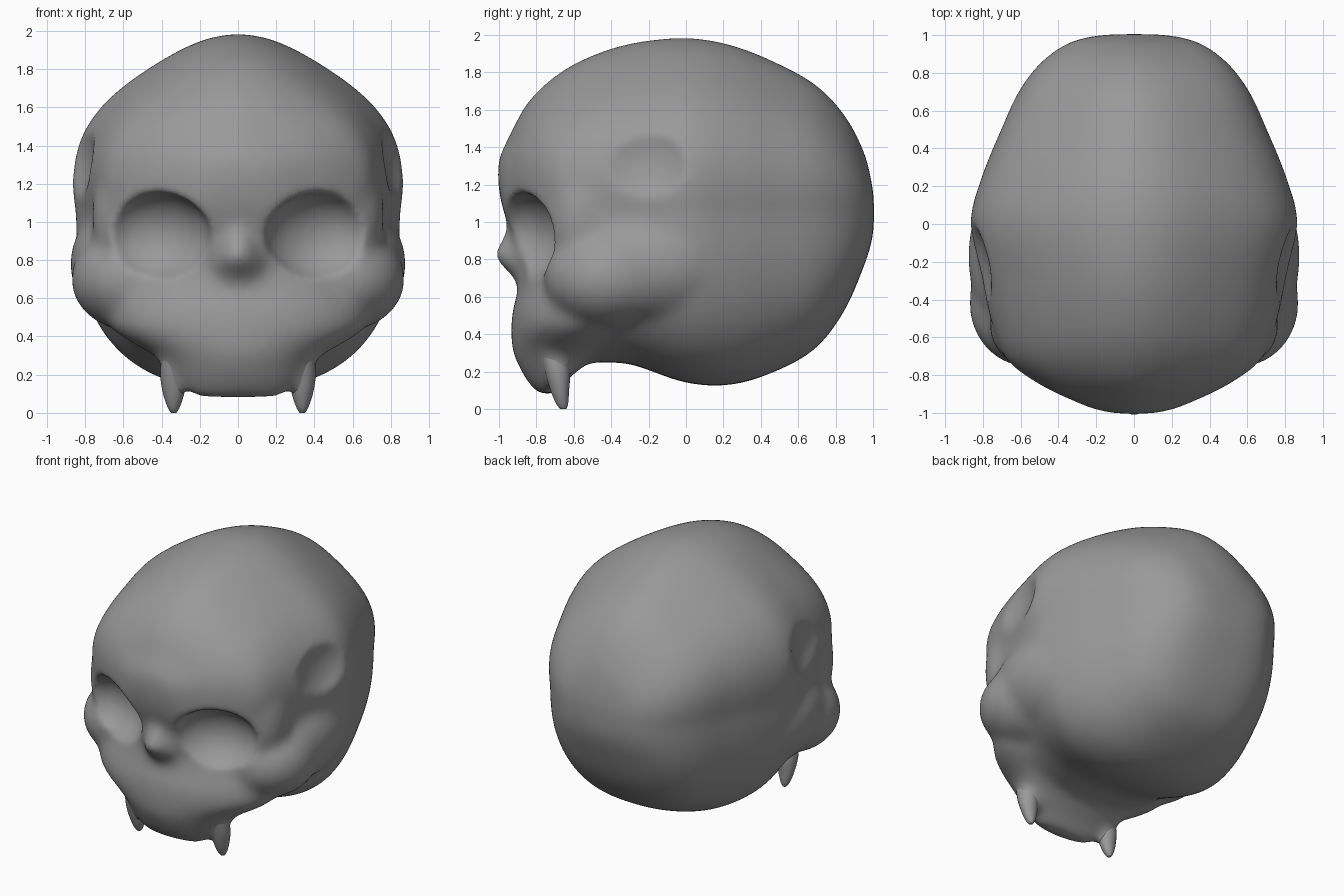
import bpy, bmesh, math
from mathutils import Vector, Matrix

if "Cube" in bpy.data.objects:
    bpy.data.objects.remove(bpy.data.objects["Cube"], do_unlink=True)


def spline(rows, steps=6):
    """Catmull-Rom interpolation through rows of numbers."""
    rows = [Vector(r) for r in rows]
    rows = [rows[0]] + rows + [rows[-1]]
    out = []
    for a, b, c, d in zip(rows, rows[1:], rows[2:], rows[3:]):
        for k in range(steps):
            t = k / steps
            out.append(0.5 * (2 * b + (c - a) * t + (2 * a - 5 * b + 4 * c - d) * t * t
                              + (3 * b - a - 3 * c + d) * t ** 3))
    return out + [rows[-1]]


def loft(bm, stations, axis, p_lo=2, shoulder=0, cx=0, sides=64):
    """Skin of rounded sections: (position, half width, low, high, middle)."""
    rings = []
    for pos, w, lo, hi, mid in spline(stations):
        ring = []
        for i in range(sides):
            a = 2 * math.pi * i / sides
            c, s = math.cos(a), math.sin(a)
            if s >= 0:
                # Upper half: a round arch, fuller at the shoulders
                r = 1 + shoulder * math.sin(4 * min(a, math.pi - a)) * abs(c)
                x, v = c * r, (hi - mid) * s * r
            else:
                x = math.copysign(abs(c) ** (2 / p_lo), c)
                v = (lo - mid) * abs(s) ** (2 / p_lo)
            x, v = cx + w * x, mid + v
            ring.append(bm.verts.new((x, pos, v) if axis == "y" else (x, v, pos)))
        rings.append(ring)
    for r, q in zip(rings, rings[1:]):
        for i in range(sides):
            j = (i + 1) % sides
            bm.faces.new((r[i], r[j], q[j], q[i]))
    bm.faces.new(rings[0])
    bm.faces.new(rings[-1])


def fangs(bm):
    for side in (1, -1):
        loft(bm, [
            (0, .014, -.672, -.640, -.655),
            (.03, .032, -.695, -.630, -.66),
            (.10, .055, -.725, -.625, -.67),
            (.20, .070, -.755, -.620, -.69),
            (.34, .060, -.790, -.640, -.71)], "z", cx=.337 * side, sides=24)


def ellipsoids(bm, centre, radii, turn=0):
    """A mirrored pair, turned outward by an angle in degrees."""
    for side in (1, -1):
        place = Matrix.Translation((centre[0] * side, centre[1], centre[2]))
        spin = Matrix.Rotation(math.radians(turn) * side, 4, "Z")
        bmesh.ops.create_uvsphere(bm, u_segments=48, v_segments=32, radius=1,
                                  matrix=place @ spin @ Matrix.Diagonal((*radii, 1)))


def make_object(name, bm):
    bmesh.ops.recalc_face_normals(bm, faces=bm.faces)
    mesh = bpy.data.meshes.new(name)
    bm.to_mesh(mesh)
    bm.free()
    ob = bpy.data.objects.new(name, mesh)
    bpy.context.collection.objects.link(ob)
    return ob


def fuse(ob, voxel, rounds):
    """Merge shells into one skin and soften it."""
    m = ob.modifiers.new("fuse", "REMESH")
    m.mode = "VOXEL"
    m.voxel_size = voxel
    m = ob.modifiers.new("soften", "SMOOTH")
    m.factor = 0.5
    m.iterations = rounds


# Cranium, from brow to back of head
bm = bmesh.new()
loft(bm, [
    (-1.005, .10, 1.20, 1.33, 1.27),
    (-.98, .21, 1.07, 1.39, 1.23),
    (-.93, .33, .94, 1.49, 1.20),
    (-.85, .49, .74, 1.635, 1.15),
    (-.72, .66, .48, 1.765, 1.10),
    (-.55, .73, .27, 1.87, 1.08),
    (-.30, .79, .24, 1.955, 1.05),
    (0, .85, .14, 1.985, 1.05),
    (.25, .79, .13, 1.945, 1.05),
    (.50, .69, .21, 1.845, 1.05),
    (.70, .60, .33, 1.73, 1.05),
    (.85, .49, .53, 1.57, 1.05),
    (.95, .36, .76, 1.38, 1.05),
    (.99, .24, .88, 1.23, 1.05),
    (1.005, .12, .97, 1.13, 1.05)], "y", p_lo=2.6, shoulder=.06)

# Upper jaw, flaring up into the cheeks
loft(bm, [
    (.08, .23, -.79, -.69, -.73),
    (.15, .31, -.85, -.64, -.69),
    (.25, .39, -.905, -.52, -.64),
    (.32, .47, -.93, -.40, -.60),
    (.38, .58, -.935, -.30, -.57),
    (.45, .67, -.935, -.25, -.55),
    (.54, .69, -.925, -.25, -.53),
    (.66, .66, -.89, -.25, -.53),
    (.85, .50, -.86, -.30, -.55)], "z")

# Nose ridge
loft(bm, [
    (.60, .20, -.89, -.60, -.76),
    (.68, .20, -.91, -.60, -.76),
    (.74, .19, -.96, -.60, -.76),
    (.79, .17, -1.02, -.60, -.76),
    (.84, .15, -1.03, -.60, -.76),
    (.92, .13, -.985, -.60, -.76),
    (1.0, .12, -.955, -.60, -.76),
    (1.14, .14, -.95, -.60, -.76)], "z", p_lo=1.7)

# Cheekbones, outer eye rims and fang roots
ellipsoids(bm, (.56, -.42, .70), (.315, .34, .27))
ellipsoids(bm, (.55, -.17, .78), (.33, .48, .33))
ellipsoids(bm, (.56, -.54, 1.03), (.205, .21, .38))
fangs(bm)
skull_parts = make_object("skull_parts", bm)
fuse(skull_parts, .02, 26)

# Hollows: eye sockets and shallow temples
bm = bmesh.new()
ellipsoids(bm, (.425, -.885, .92), (.295, .22, .235), turn=24)
ellipsoids(bm, (1.15, -.32, 1.36), (.395, .46, .42), turn=12)
hollows = make_object("hollow_cutter", bm)
hollows.hide_render = True
cut = skull_parts.modifiers.new("hollows", "BOOLEAN")
cut.operation = "DIFFERENCE"
cut.solver = "EXACT"
cut.object = hollows
fuse(skull_parts, .018, 16)

# Bake the sculpted skin and drop the helpers
graph = bpy.context.evaluated_depsgraph_get()
skin = bpy.data.meshes.new_from_object(skull_parts.evaluated_get(graph))
for helper in (skull_parts, hollows):
    bpy.data.objects.remove(helper, do_unlink=True)
skull = bpy.data.objects.new("skull", skin)
bpy.context.collection.objects.link(skull)

# Crisp fang tips over the softened roots
bm = bmesh.new()
fangs(bm)
fang_tips = make_object("fangs", bm)

# Bone colour
bone = bpy.data.materials.new("bone_grey")
bone.use_nodes = True
colour = (.32, .32, .32, 1)
bone.diffuse_color = colour
shader = bone.node_tree.nodes["Principled BSDF"]
shader.inputs["Base Color"].default_value = colour
shader.inputs["Roughness"].default_value = .7
for ob in (skull, fang_tips):
    ob.data.materials.clear()
    ob.data.materials.append(bone)
    ob.data.polygons.foreach_set("use_smooth", [True] * len(ob.data.polygons))
